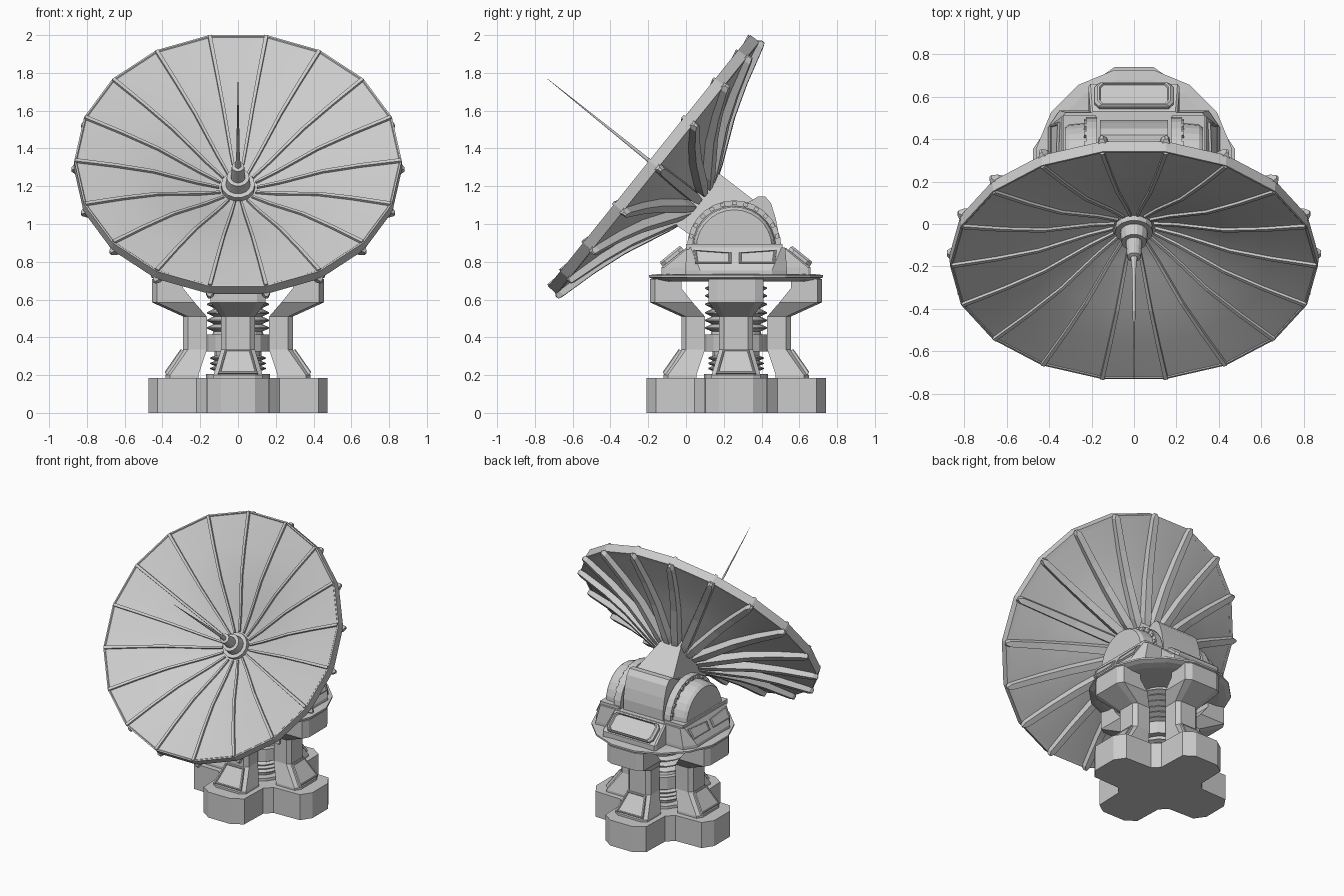
import bpy, bmesh
from math import sin, cos, pi, radians
from mathutils import Matrix, Vector

CY = 0.265                                   # pedestal axis
BASE = Matrix.Translation((0, CY, 0))
# dish frame: local x = right, local y = up along the rim, local z = pointing axis
DISH = Matrix(((1, 0, 0, 0), (0, 0.627, -0.779, -0.195),
               (0, 0.779, 0.627, 1.335), (0, 0, 0, 1)))


def loft(name, rings, mat=Matrix(), caps=True, loop=False):
    """Skin a list of equal-length closed rings."""
    bm = bmesh.new()
    vs = [[bm.verts.new(mat @ Vector(p)) for p in r] for r in rings]
    n = len(vs[0])
    pairs = list(zip(vs, vs[1:])) + ([(vs[-1], vs[0])] if loop else [])
    for a, b in pairs:
        for i in range(n):
            j = (i + 1) % n
            bm.faces.new((a[i], a[j], b[j], b[i]))
    if caps and not loop:
        bm.faces.new(vs[0])
        bm.faces.new(vs[-1])
    bmesh.ops.recalc_face_normals(bm, faces=bm.faces)
    me = bpy.data.meshes.new(name)
    bm.to_mesh(me)
    bm.free()
    ob = bpy.data.objects.new(name, me)
    bpy.context.collection.objects.link(ob)
    return ob


def revolve(name, profile, n, mat, off=0.0, loop=False):
    return loft(name, [[(r * cos(off + 2 * pi * i / n), r * sin(off + 2 * pi * i / n), z)
                        for i in range(n)] for r, z in profile], mat, loop=loop)


def panel(name, corners, h, mat=Matrix(), inset=0.88):
    """Raised plate with a sloped edge and a recessed centre on a flat outline."""
    c = [Vector(p) for p in corners]
    mid = sum(c, Vector()) / len(c)
    nrm = (c[1] - c[0]).cross(c[2] - c[0]).normalized()
    if nrm.dot(Vector((mid.x, mid.y, 0.1))) < 0:
        nrm = -nrm

    def ring(k, d):
        return [mid + (p - mid) * k + nrm * d for p in c]
    return loft(name, [ring(1, -0.015), ring(1, h * 0.6), ring(inset + 0.05, h),
                       ring(inset, h), ring(inset - 0.03, h * 0.6)], mat)


def half_disc(r, x, n=14, z0=0.875):
    return [(x, CY - 0.01 + r * cos(pi * i / n), z0 + r * sin(pi * i / n)) for i in range(n + 1)]


# cross-shaped foot
arm = [(0.22, -0.17), (0.425, -0.163), (0.475, -0.09), (0.475, 0.09), (0.425, 0.163), (0.22, 0.17)]
foot = []
for k in range(4):
    rot = Matrix.Rotation(k * pi / 2, 3, 'Z')
    foot += [rot @ Vector((x, y, 0)) for x, y in arm]
loft("foot", [[(p.x, p.y, z) for p in foot] for z in (0, 0.185)], BASE)

# four waisted pillars with a plate on each sloping shin
levels = [(0.18, 0.21, 0.385, 0.13), (0.20, 0.21, 0.385, 0.13), (0.335, 0.165, 0.29, 0.09),
          (0.51, 0.165, 0.29, 0.09), (0.585, 0.23, 0.455, 0.145), (0.66, 0.29, 0.455, 0.145),
          (0.71, 0.29, 0.455, 0.145)]
for k in range(4):
    m = BASE @ Matrix.Rotation(k * pi / 2, 4, 'Z')
    loft("pillar", [[(a, -w, z), (b - 0.025, -w, z), (b, -w * 0.7, z),
                     (b, w * 0.7, z), (b - 0.025, w, z), (a, w, z)] for z, a, b, w in levels], m)
    panel("pillar_plate", [(0.38, -0.105, 0.207), (0.38, 0.105, 0.207),
                           (0.293, 0.07, 0.332), (0.293, -0.07, 0.332)], 0.012, m)

# central column with bellows ridges and a collar
prof = [(0.17, 0.18), (0.17, 0.205), (0.12, 0.205)]
for z in (0.235, 0.262, 0.29):
    prof += [(0.125, z - 0.012), (0.147, z - 0.003), (0.147, z + 0.003), (0.125, z + 0.012)]
prof += [(0.125, 0.325), (0.17, 0.325), (0.17, 0.415), (0.135, 0.415)]
for z in (0.45, 0.49, 0.53, 0.575, 0.62, 0.66):
    prof += [(0.13, z - 0.019), (0.165, z - 0.003), (0.165, z + 0.003), (0.13, z + 0.019)]
prof += [(0.13, 0.71)]
revolve("bellows_column", prof, 16, BASE)

# turntable
revolve("turntable", [(0.39, 0.695), (0.44, 0.705), (0.47, 0.718), (0.47, 0.73), (0.42, 0.735)],
        16, BASE, pi / 16)


# plus-shaped sloping housing on the turntable
def octo(hx, hy, cx, cy, z):
    return [(hx, -cy, z), (hx, cy, z), (cx, hy, z), (-cx, hy, z),
            (-hx, cy, z), (-hx, -cy, z), (-cx, -hy, z), (cx, -hy, z)]


loft("housing_wings", [octo(0.405, 0.27, 0.35, 0.19, 0.725), octo(0.405, 0.27, 0.35, 0.19, 0.755),
                       octo(0.34, 0.26, 0.32, 0.24, 0.875)], BASE)
loft("housing_ends", [octo(0.215, 0.395, 0.205, 0.38, 0.725), octo(0.215, 0.395, 0.205, 0.38, 0.77),
                      octo(0.205, 0.265, 0.195, 0.255, 0.873)], BASE)
for s in (-1, 1):
    pts = [(-0.185, 0.2), (-0.165, 0.05), (0.165, 0.05), (0.185, 0.2),
           (0.185, 0.75), (0.165, 0.9), (-0.165, 0.9), (-0.185, 0.75)]
    panel("end_panel", [(x, s * (0.395 - 0.13 * f), 0.77 + 0.105 * f) for x, f in pts], 0.028, BASE)
    for t in (-1, 1):
        panel("side_panel", [(s * (0.405 - 0.065 * f), t * y - 0.005, 0.755 + 0.12 * f)
                             for y, f in ((0.02, 0.3), (0.21, 0.3), (0.22, 0.87), (0.02, 0.75))], 0.012, BASE)

# elevation bearings: toothed half discs with bevelled drum caps
for s in (-1, 1):
    loft("bearing_disc", [half_disc(0.25, s * 0.175), half_disc(0.25, s * 0.225)])
    loft("bearing_cap", [half_disc(0.222, s * 0.22), half_disc(0.215, s * 0.305),
                         half_disc(0.2, s * 0.325)])
    loft("bearing_sill", [[(s * x, y, z) for y, z in ((0, 0.865), (0.51, 0.865), (0.51, 0.895), (0, 0.895))]
                          for x in (0.18, 0.335)])
    for i in range(1, 12):
        m = Matrix.Translation((s * 0.215, CY - 0.01, 0.875)) @ Matrix.Rotation(i * pi / 12, 4, 'X')
        loft("bearing_tooth", [[(x, 0.225, -0.012), (x, 0.245, -0.012), (x, 0.245, 0.012), (x, 0.225, 0.012)]
                               for x in (-0.02, 0.02)], m)

# tilting head: rounded block plus tapered neck to the dish
block = [(0.0, 0.86), (0.03, 0.935), (0.12, 1.04), (0.34, 1.12), (0.38, 1.145), (0.42, 1.145),
         (0.45, 1.11), (0.475, 1.03), (0.49, 0.95), (0.49, 0.86)]
loft("tilt_block", [[(x, y, z) for y, z in block] for x in (-0.16, 0.16)])


def neck(w_up, w_low, d, v0, v1):
    return [(-w_low, v0, -d), (w_low, v0, -d), (w_up, v1, -d), (-w_up, v1, -d)]


loft("dish_neck", [neck(0.075, 0.11, 0.26, -0.165, 0.165), neck(0.085, 0.13, 0.34, -0.175, 0.18),
                   neck(0.155, 0.155, 0.59, -0.16, 0.185)], DISH)

# dish shell: front profile out to the rim, back profile home again
front = [(0.01, 0.235), (0.1, 0.23), (0.22, 0.19), (0.45, 0.095), (0.65, 0.045), (0.86, 0.004)]
back = [(0.86, 0.06), (0.65, 0.11), (0.45, 0.17), (0.22, 0.27), (0.1, 0.305), (0.01, 0.31)]
shell = revolve("dish_shell", [(r, -d) for r, d in front + back], 18, DISH, loop=True)
bpy.context.view_layer.objects.active = shell
shell.select_set(True)
bpy.ops.object.shade_smooth_by_angle(angle=radians(35))
revolve("dish_rim", [(0.858, 0.0), (0.867, 0.0), (0.87, -0.06), (0.845, -0.065), (0.85, -0.01)],
        18, DISH, loop=True)

# ribs on both faces of the dish, one per rim corner
for k in range(18):
    m = DISH @ Matrix.Rotation(radians(20 * k), 4, 'Z')
    loft("front_rib", [[(r, -w, -d - 0.008), (r, w, -d - 0.008), (r, w * 0.8, 0.014 - d), (r, -w * 0.8, 0.014 - d)]
                       for (r, d), w in zip(front[1:], (0.007, 0.009, 0.01, 0.011, 0.012))], m)
    loft("back_rib", [[(r, -w, -a), (r, w, -a), (r, w * 0.75, -b), (r, -w * 0.75, -b)]
                      for r, a, b, w in ((0.882, 0.065, 0.085, 0.008), (0.855, 0.04, 0.095, 0.026),
                                         (0.65, 0.08, 0.15, 0.03), (0.47, 0.13, 0.21, 0.032),
                                         (0.22, 0.24, 0.32, 0.034), (0.14, 0.26, 0.35, 0.022))], m)

# feed horn and antenna spike
revolve("feed_antenna", [(0.09, -0.25), (0.09, -0.2), (0.065, -0.2), (0.06, -0.14), (0.038, -0.14),
                         (0.033, -0.05), (0.016, -0.045), (0.01, 0.02), (0.001, 0.69)],
        14, DISH)
